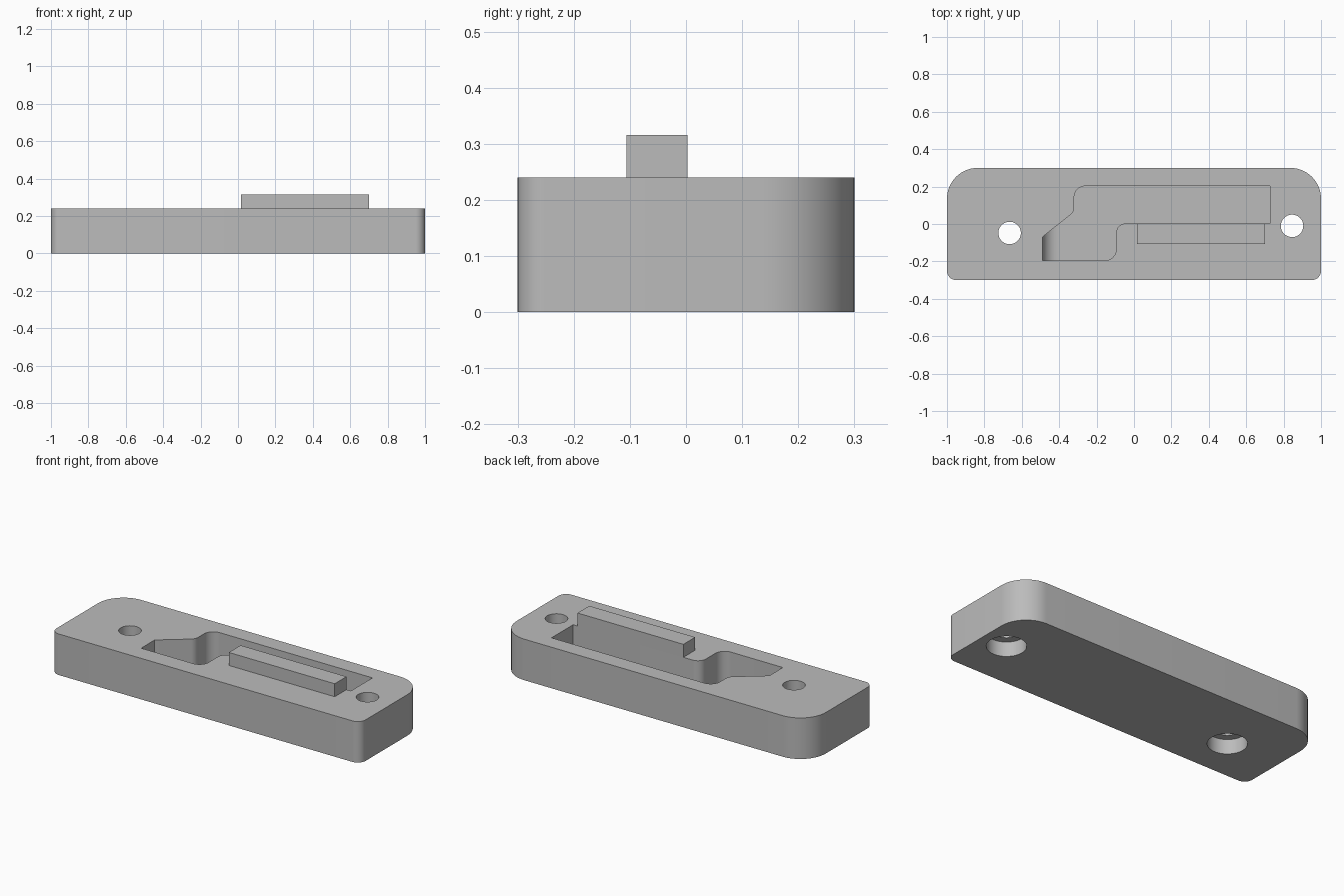
import bpy, bmesh, math
from mathutils import Vector

cube = bpy.data.objects.get("Cube")
if cube:
    bpy.data.objects.remove(cube, do_unlink=True)

grey = bpy.data.materials.new("plain_grey")
grey.use_nodes = True
grey.diffuse_color = (0.5, 0.5, 0.5, 1)
grey.node_tree.nodes["Principled BSDF"].inputs["Base Color"].default_value = (0.5, 0.5, 0.5, 1)

HEIGHT = 0.24
FLOOR = 0.04


def rounded(corners, steps=10):
    """Outline from (x, y, radius) corners, each replaced by a tangent arc."""
    out = []
    for i, (x, y, r) in enumerate(corners):
        p = Vector((x, y))
        if r == 0:
            out.append(p)
            continue
        a = (Vector(corners[i - 1][:2]) - p).normalized()
        b = (Vector(corners[(i + 1) % len(corners)][:2]) - p).normalized()
        half = a.angle(b) / 2
        centre = p + (a + b).normalized() * (r / math.sin(half))
        start = p + a * (r / math.tan(half)) - centre
        end = p + b * (r / math.tan(half)) - centre
        sweep = math.pi - 2 * half
        for k in range(steps + 1):
            t = k / steps
            out.append(centre + (start * math.sin((1 - t) * sweep)
                                 + end * math.sin(t * sweep)) / math.sin(sweep))
    return out


def circle(x, y, r, n=48):
    return [Vector((x + r * math.cos(math.tau * k / n), y + r * math.sin(math.tau * k / n)))
            for k in range(n)]


def prism(name, outline, low, high, along_y=False):
    """Extrude an outline along z, or an x-z outline along y."""
    bm = bmesh.new()
    place = (lambda p: (p[0], low, p[1])) if along_y else (lambda p: (p[0], p[1], low))
    face = bm.faces.new([bm.verts.new(place(p)) for p in outline])
    moved = bmesh.ops.extrude_face_region(bm, geom=[face])["geom"]
    shift = (0, high - low, 0) if along_y else (0, 0, high - low)
    bmesh.ops.translate(bm, vec=shift, verts=[v for v in moved if isinstance(v, bmesh.types.BMVert)])
    bmesh.ops.recalc_face_normals(bm, faces=bm.faces[:])
    mesh = bpy.data.meshes.new(name)
    bm.to_mesh(mesh)
    bm.free()
    mesh.materials.append(grey)
    obj = bpy.data.objects.new(name, mesh)
    bpy.context.collection.objects.link(obj)
    return obj


def activate(obj):
    bpy.ops.object.select_all(action="DESELECT")
    obj.select_set(True)
    bpy.context.view_layer.objects.active = obj


def cut(obj, cutter):
    cutter.hide_render = True
    mod = obj.modifiers.new("cut", "BOOLEAN")
    mod.operation = "DIFFERENCE"
    mod.solver = "EXACT"
    mod.object = cutter
    activate(obj)
    bpy.ops.object.modifier_apply(modifier=mod.name)
    bpy.data.objects.remove(cutter, do_unlink=True)


# Body block: wide rounding at the back, tight rounding at the front
body = prism("body", rounded([(-1, -0.3, 0.05), (1, -0.3, 0.05),
                              (1, 0.3, 0.165), (-1, 0.3, 0.165)], 16), 0, HEIGHT)

# Stepped pocket, open at the top
cut(body, prism("pocket_cutter", rounded([
    (-0.49, -0.195, 0), (-0.095, -0.195, 0.06), (-0.095, 0.003, 0.05), (0.728, 0.003, 0),
    (0.728, 0.203, 0), (-0.32, 0.203, 0.06), (-0.32, 0.065, 0.05), (-0.49, -0.07, 0)]),
    FLOOR, HEIGHT + 0.1))

# Screw holes, counterbored from below
for x, y in ((-0.665, -0.048), (0.845, -0.01)):
    cut(body, prism("hole_cutter", circle(x, y, 0.06), -0.1, HEIGHT + 0.1))
    cut(body, prism("counterbore_cutter", circle(x, y, 0.104), -0.1, 0.085))

# Concave ramp at the narrow end of the pocket
R = 0.08
arc = [(-0.49 + R - R * math.cos(a), FLOOR + R - R * math.sin(a))
       for a in [math.pi / 2 * k / 10 for k in range(11)]]
ramp = prism("pocket_ramp", [(-0.495, FLOOR - 0.01), (-0.495, FLOOR + R)] + arc
             + [(-0.49 + R, FLOOR - 0.01)], -0.2, 0, along_y=True)

# Raised rail along the pocket edge
rail = prism("rail", [(0.015, -0.106), (0.7, -0.106), (0.7, 0.003), (0.015, 0.003)],
             HEIGHT - 0.02, 0.316)

for obj in (body, ramp):
    activate(obj)
    bpy.ops.object.shade_smooth_by_angle(angle=math.radians(30))
